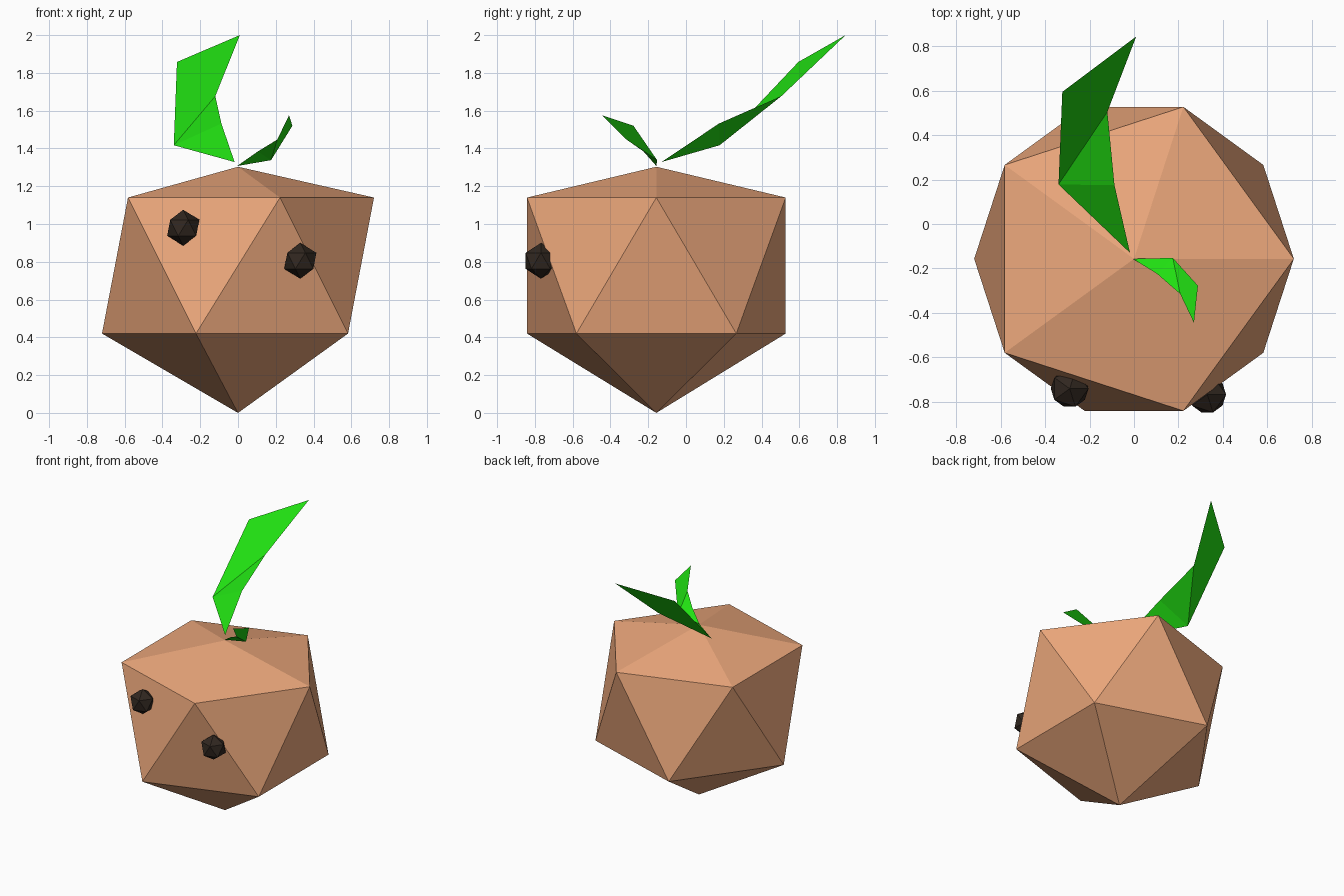
import bpy

if "Cube" in bpy.data.objects:
    bpy.data.objects.remove(bpy.data.objects["Cube"])


def material(name, rgb):
    m = bpy.data.materials.new(name)
    m.diffuse_color = (*rgb, 1)
    m.use_nodes = True
    m.node_tree.nodes["Principled BSDF"].inputs["Base Color"].default_value = m.diffuse_color
    return m


skin = material("skin", (0.84, 0.39, 0.20))
dark = material("dark", (0.03, 0.02, 0.014))
green = material("green", (0.015, 0.74, 0.006))


def ico(name, radius, loc, mat):
    bpy.ops.mesh.primitive_ico_sphere_add(subdivisions=1, radius=radius, location=loc)
    ob = bpy.context.object
    ob.name = name
    ob.data.materials.append(mat)
    return ob


def leaf(name, base, inner1, inner2, tip, outer1, outer2):
    # folded blade: base triangle, middle triangle, tip quad
    verts = [base, inner1, inner2, tip, outer2, outer1]
    me = bpy.data.meshes.new(name)
    me.from_pydata(verts, [], [(0, 1, 5), (5, 1, 2), (5, 2, 3, 4)])
    me.materials.append(green)
    ob = bpy.data.objects.new(name, me)
    bpy.context.collection.objects.link(ob)


# body: icosahedron with its top and bottom points pressed in
CZ = 0.78
body = ico("body", 0.805, (0, -0.157, CZ), skin)
for v in body.data.vertices:
    if v.co.z > 0.6:
        v.co.z = 1.303 - CZ
    elif v.co.z < -0.6:
        v.co.z = -CZ

# eyes
ico("left_eye", 0.095, (-0.29, -0.742, 0.98), dark)
ico("right_eye", 0.095, (0.33, -0.768, 0.805), dark)

# leaves sprouting from the top
leaf("large_leaf", (-0.018, -0.13, 1.328), (-0.088, 0.175, 1.532), (-0.12, 0.505, 1.677),
     (0.01, 0.845, 2.0), (-0.34, 0.178, 1.417), (-0.323, 0.595, 1.858))
leaf("small_leaf", (-0.005, -0.157, 1.307), (0.105, -0.225, 1.384), (0.208, -0.315, 1.447),
     (0.27, -0.445, 1.576), (0.175, -0.153, 1.338), (0.288, -0.278, 1.52))
